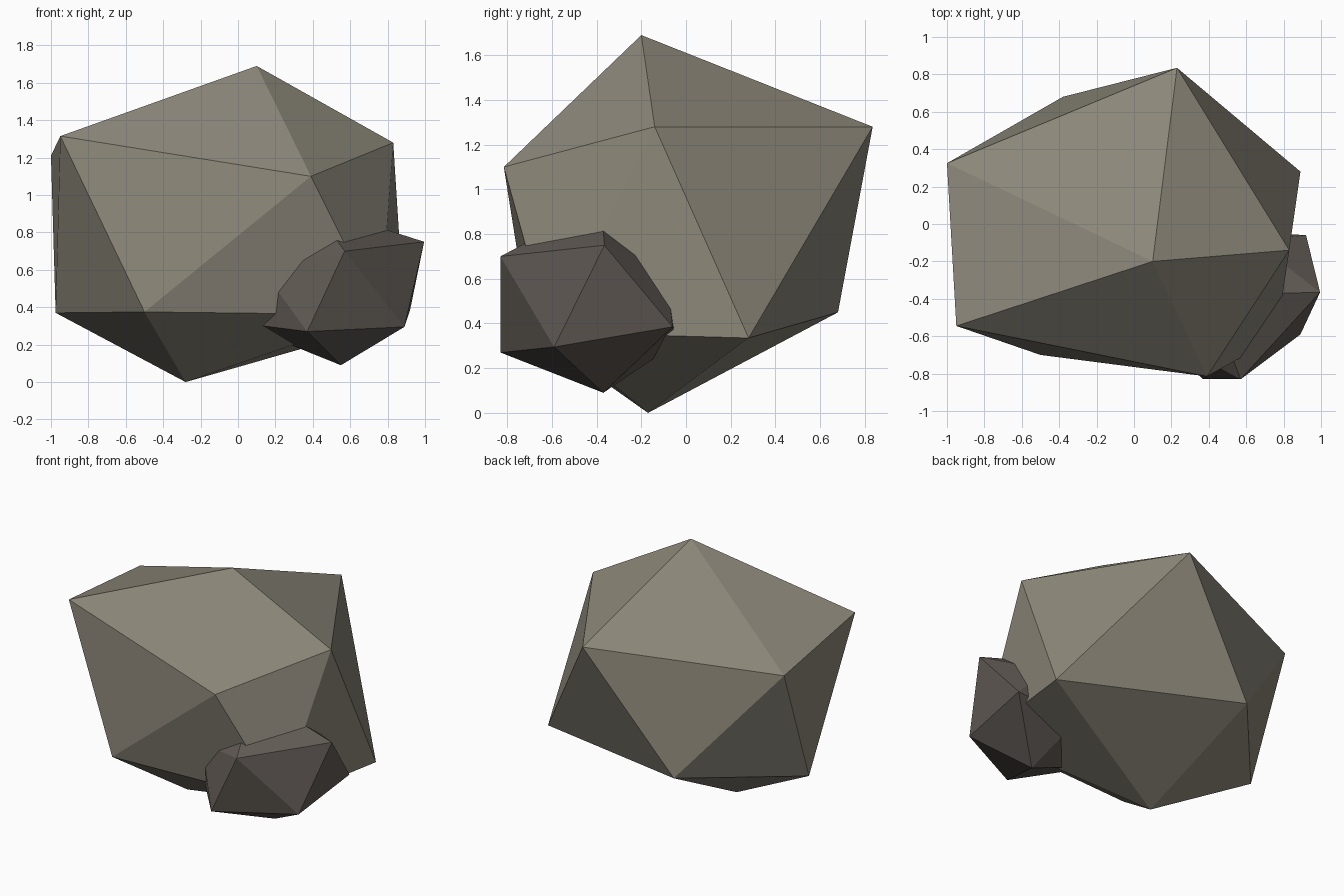
import bpy, bmesh

if "Cube" in bpy.data.objects:
    bpy.data.objects.remove(bpy.data.objects["Cube"])


def flat_colour(name, rgb):
    mat = bpy.data.materials.new(name)
    mat.diffuse_color = (*rgb, 1.0)
    mat.use_nodes = True
    mat.node_tree.nodes["Principled BSDF"].inputs["Base Color"].default_value = mat.diffuse_color
    return mat


def rock(name, top, upper, lower, bottom, mat):
    """Irregular 20-sided stone: two staggered rings of five between two poles."""
    bm = bmesh.new()
    t, b = bm.verts.new(top), bm.verts.new(bottom)
    up = [bm.verts.new(p) for p in upper]
    lo = [bm.verts.new(p) for p in lower]
    for i in range(5):
        j = (i + 1) % 5
        bm.faces.new((t, up[i], up[j]))       # cap
        bm.faces.new((up[i], lo[i], up[j]))   # belt, pointing down
        bm.faces.new((up[j], lo[i], lo[j]))   # belt, pointing up
        bm.faces.new((b, lo[j], lo[i]))       # underside
    bmesh.ops.recalc_face_normals(bm, faces=bm.faces)
    mesh = bpy.data.meshes.new(name)
    bm.to_mesh(mesh)
    bm.free()
    mesh.materials.append(mat)
    obj = bpy.data.objects.new(name, mesh)
    bpy.context.collection.objects.link(obj)
    return obj


# Main boulder
rock("large_rock",
     (0.10, -0.20, 1.69),
     [(-0.95, -0.545, 1.315), (0.39, -0.815, 1.10), (0.83, -0.14, 1.28),
      (0.23, 0.835, 1.28), (-1.0, 0.325, 1.21)],
     [(-0.50, -0.70, 0.375), (0.76, -0.61, 0.36), (0.89, 0.28, 0.335),
      (-0.38, 0.68, 0.45), (-0.975, 0.01, 0.37)],
     (-0.28, -0.17, 0.0),
     flat_colour("warm_grey_stone", (0.26, 0.24, 0.19)))

# Smaller stone sunk into the front right corner
rock("small_rock",
     (0.40, -0.38, 0.94),
     [(0.13, -0.59, 0.60), (0.57, -0.83, 0.70), (0.995, -0.365, 0.75),
      (0.64, -0.09, 0.66), (0.06, -0.16, 0.735)],
     [(0.37, -0.83, 0.27), (0.89, -0.59, 0.295), (0.92, -0.06, 0.385),
      (0.46, -0.03, 0.32), (-0.02, -0.39, 0.32)],
     (0.55, -0.37, 0.09),
     flat_colour("dark_brown_stone", (0.12, 0.104, 0.091)))
